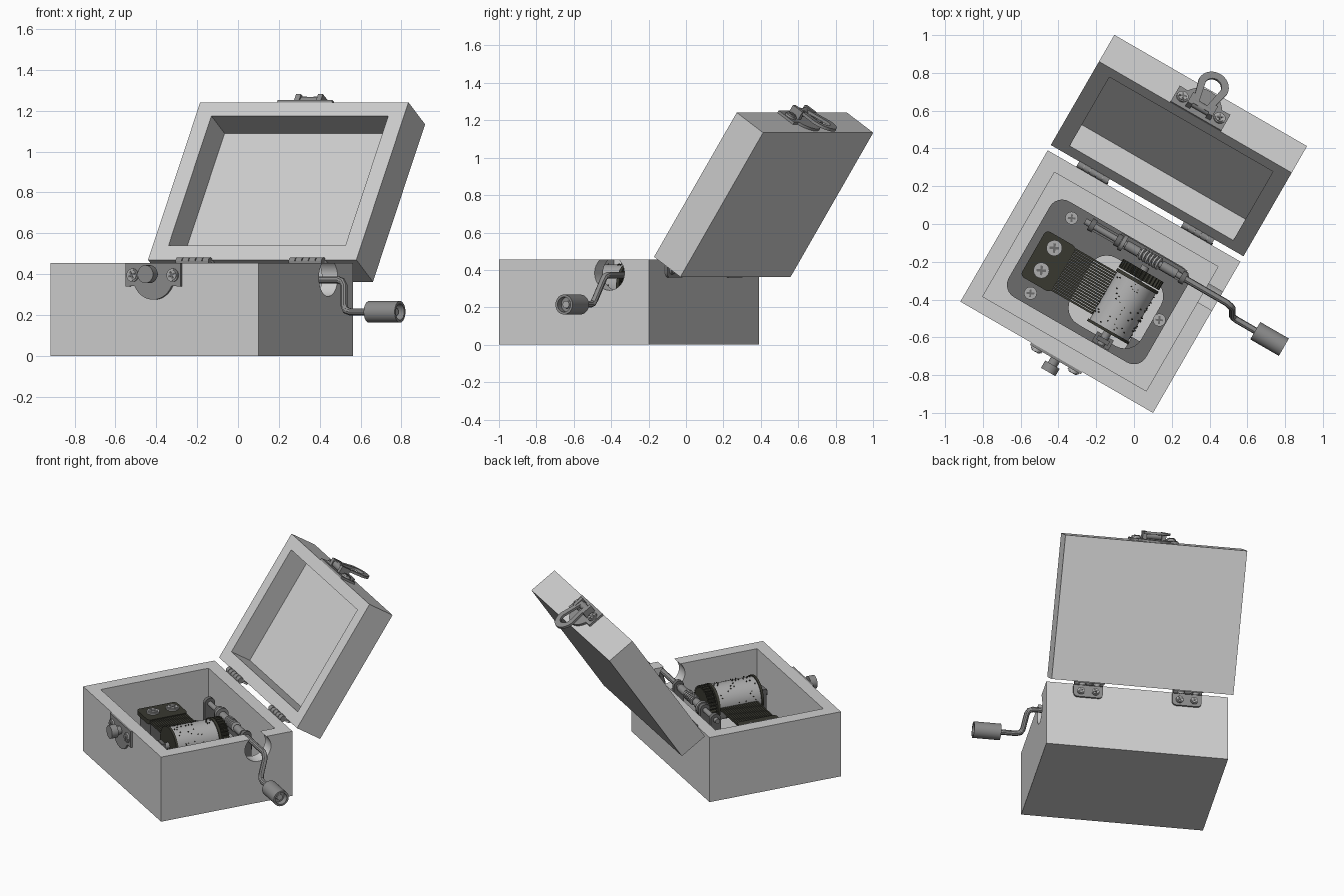
import bpy, bmesh, math, random
from mathutils import Matrix, Vector

if "Cube" in bpy.data.objects:
    bpy.data.objects.remove(bpy.data.objects["Cube"])
random.seed(4)
T = Matrix.Translation


def rot(deg, axis):
    return Matrix.Rotation(math.radians(deg), 4, axis)


def material(name, r, g, b):
    m = bpy.data.materials.new(name)
    m.use_nodes = True
    m.diffuse_color = (r, g, b, 1)
    m.node_tree.nodes["Principled BSDF"].inputs["Base Color"].default_value = (r, g, b, 1)
    return m


WOOD = material("pale grey wood", .62, .62, .62)
METAL = material("grey metal", .26, .26, .26)
CAST = material("dark grey casting", .15, .15, .15)
STEEL = material("light steel", .42, .42, .42)
BLACK = material("olive black", .04, .04, .03)

# Frames: the box is turned on the ground, the lid leans back from it
BOX = T((-.178, -.305, 0)) @ rot(-30, 'Z')
LID = BOX @ T((0, .495, .47)) @ rot(56.5, 'X')
FRONT = rot(90, 'X')
BACK = rot(180, 'Z') @ FRONT
W, D, H = .589, .4625, .455
parts = []


def finish(name, mat, bm, M):
    bmesh.ops.recalc_face_normals(bm, faces=bm.faces)
    me = bpy.data.meshes.new(name)
    bm.to_mesh(me)
    bm.free()
    me.materials.append(mat)
    ob = bpy.data.objects.new(name, me)
    ob.matrix_world = M
    bpy.context.collection.objects.link(ob)
    parts.append(ob)
    return ob


def boxes(name, mat, spans, M=BOX):
    bm = bmesh.new()
    for lo, hi in spans:
        lo, hi = Vector(lo), Vector(hi)
        bmesh.ops.create_cube(bm, size=1, matrix=T((lo + hi) / 2) @ Matrix.Diagonal((hi - lo).to_4d()))
    return finish(name, mat, bm, M)


def rods(name, mat, items, M=BOX, seg=24):
    bm = bmesh.new()
    for p, q, r in items:
        p, q = Vector(p), Vector(q)
        turn = (q - p).to_track_quat('Z', 'Y').to_matrix().to_4x4()
        bmesh.ops.create_cone(bm, cap_ends=True, segments=seg, radius1=r, radius2=r,
                              depth=(q - p).length, matrix=T((p + q) / 2) @ turn)
    return finish(name, mat, bm, M)


def prism(name, mat, pts, h, M=BOX):
    bm = bmesh.new()
    face = bm.faces.new([bm.verts.new((x, y, 0)) for x, y in pts])
    new = bmesh.ops.extrude_face_region(bm, geom=[face])["geom"]
    bmesh.ops.translate(bm, verts=[v for v in new if isinstance(v, bmesh.types.BMVert)], vec=(0, 0, h))
    return finish(name, mat, bm, M)


def arc(cx, cy, r, start, end, n=6):
    angles = [math.radians(start + (end - start) * i / n) for i in range(n + 1)]
    return [(cx + r * math.cos(t), cy + r * math.sin(t)) for t in angles]


def rounded(x0, y0, x1, y1, r):
    return (arc(x1 - r, y1 - r, r, 0, 90) + arc(x0 + r, y1 - r, r, 90, 180)
            + arc(x0 + r, y0 + r, r, 180, 270) + arc(x1 - r, y0 + r, r, 270, 360))


def cut(ob, cutter):
    mod = ob.modifiers.new("cut", 'BOOLEAN')
    mod.operation, mod.solver, mod.object = 'DIFFERENCE', 'EXACT', cutter
    bpy.context.view_layer.update()
    dg = bpy.context.evaluated_depsgraph_get()
    me = bpy.data.meshes.new_from_object(ob.evaluated_get(dg))
    ob.modifiers.clear()
    ob.data = me
    parts.remove(cutter)
    bpy.data.objects.remove(cutter)


def screw(name, M, r=.026):
    rods(name, STEEL, [((0, 0, 0), (0, 0, .012), r), ((0, 0, .012), (0, 0, .018), r * .8)], M)
    a, b = r * .6, r * .15
    boxes(name + "_slot", CAST, [((-a, -b, .016), (a, b, .02)), ((-b, -a, .016), (b, a, .02))], M @ rot(25, 'Z'))


# Box body with cavity and crank hole
body = boxes("box_body", WOOD, [((-W, -D, 0), (W, D, H))])
cut(body, boxes("cavity", WOOD, [((-.5, -.38, .04), (.5, .38, 1))]))
cut(body, rods("crank_hole", WOOD, [((.45, .22, .383), (.7, .22, .383), .092)], seg=40))

# Lid with shallow cavity
lid = boxes("lid", WOOD, [((-W, 0, -.195), (W, 2 * D, 0))], LID)
cut(lid, boxes("lid_cavity", WOOD, [((-.5, .083, -.155), (.5, .845, .1))], LID))

# Hinges
for side, x in (("right", -.32), ("left", .32)):
    leaf = rounded(-.095, -.095, .095, .01, .028)
    for part, M in (("box", BOX @ T((x, D, H)) @ BACK), ("lid", LID @ T((x, 0, 0)) @ FRONT)):
        name = f"{side}_hinge_{part}_leaf"
        prism(name, METAL, leaf, .012, M)
        for sx in (-.047, .047):
            screw(name + "_screw", M @ T((sx, -.055, .01)), .024)
    rods(side + "_hinge_knuckles", METAL,
         [((x - .095 + i * .038, .482, .462), (x - .061 + i * .038, .482, .462), .02) for i in range(5)])
    rods(side + "_hinge_pin", STEEL, [((x - .09, .482, .462), (x + .09, .482, .462), .014)])

# Matching fastener plates on box front and lid edge
plate = [(.155, 0), (-.155, 0), (-.155, -.115)] + arc(0, -.065, .115, 205, 335, 14) + [(.155, -.115)]
CATCH = BOX @ T((0, -D, H)) @ FRONT
HASP = LID @ T((0, 2 * D, 0)) @ BACK
for name, M in (("catch", CATCH), ("hasp", HASP)):
    prism(name + "_plate", METAL, plate, .014, M)
    for x in (-.113, .113):
        screw(name + "_screw", M @ T((x, -.06, .012)), .032)
rods("catch_knob", METAL, [((0, -.055, 0), (0, -.055, .05), .027), ((0, -.055, .045), (0, -.055, .09), .044)], CATCH)

# Hasp loop swung outwards on its knuckle
rods("hasp_knuckle", METAL, [((-.05, -.05, .035), (.05, -.05, .035), .024)], HASP)
boxes("hasp_ears", METAL, [((x - .014, -.09, .01), (x + .014, -.02, .062)) for x in (-.062, .062)], HASP)
loop = [(-.05, 0)] + arc(0, -.15, .085, 180, 360, 16) + [(.05, 0), (.018, 0)] + arc(0, -.15, .046, 360, 180, 16) + [(-.018, 0)]
prism("hasp_loop", METAL, loop, .016, HASP @ T((0, -.035, .04)) @ rot(-4, 'X'))

# Mechanism base plate with opening below the cylinder
base = prism("mechanism_base", CAST, rounded(-.43, -.3, .41, .285, .075), .05, BOX @ T((0, 0, .1)))
cut(base, prism("base_opening", CAST, rounded(-.09, -.255, .34, .15, .1), .3, BOX))
for x, y in ((-.30, .215), (-.29, -.238), (.372, -.02)):
    screw("base_screw", BOX @ T((x, y, .15)), .034)
boxes("base_feet", CAST, [((x - .04, y - .04, .035), (x + .04, y + .04, .105))
                          for x in (-.35, .33) for y in (-.21, .2)][:3])

# Comb: mounting block, plate and teeth
boxes("comb_block", CAST, [((-.36, -.17, .14), (-.2, .08, .295))])
prism("comb_plate", BLACK, rounded(-.385, -.185, -.2, .095, .025), .03, BOX @ T((0, 0, .295)))
teeth, count = [], 18
for i in range(count):
    y = -.172 + i * .0146
    teeth.append(((-.21, y, .3), (.05, y + .011, .318)))
boxes("comb_teeth", BLACK, teeth)
for y in (-.105, .032):
    screw("comb_screw", BOX @ T((-.3, y, .323)), .042)

# Pinned cylinder, end discs and drive gear
cx, cz, R = .168, .31, .118
rods("pinned_cylinder", STEEL, [((cx, -.2, cz), (cx, .1, cz), R)], seg=48)
rods("cylinder_end_discs", BLACK, [((cx, -.215, cz), (cx, -.2, cz), R + .008), ((cx, .09, cz), (cx, .108, cz), R + .008)], seg=48)
rods("cylinder_axle", METAL, [((cx, -.29, cz), (cx, .19, cz), .022)])
pins = []
for i in range(110):
    t, y = random.uniform(0, math.tau), random.uniform(-.185, .08)
    way = Vector((math.cos(t), 0, math.sin(t)))
    hub = Vector((cx, y, cz))
    pins.append((hub + way * (R - .004), hub + way * (R + .007), .0035))
rods("cylinder_pins", BLACK, pins, seg=6)
gear, n = [], 32
for i in range(n):
    for r, f in ((.108, 0), (.124, .25), (.124, .5), (.108, .75)):
        t = math.tau * (i + f) / n
        gear.append((r * math.cos(t), r * math.sin(t)))
prism("drive_gear", BLACK, gear, .05, BOX @ T((cx, .165, cz)) @ FRONT)

# Bearings and posts
boxes("cylinder_bearing", CAST, [((cx - .035, -.275, .12), (cx + .035, -.25, .345)),
                                 ((cx - .05, -.295, .12), (cx + .05, -.235, .17))])
prof = rounded(-.035, 0, .035, .28, .033)
for x in (-.2, -.04, .355):
    prism("shaft_post", CAST, prof, .028, BOX @ T((x, .237, .13)) @ rot(90, 'Z') @ rot(90, 'X'))
boxes("bracket_bar", CAST, [((-.03, .255, .27), (.37, .28, .31)), ((-.2, .21, .14), (.37, .265, .17))])

# Worm shaft
sy, sz = .237, .372
rods("worm_shaft", METAL, [((-.23, sy, sz), (.4, sy, sz), .017), ((.02, sy, sz), (.1, sy, sz), .026),
                           ((.235, sy, sz), (.33, sy, sz), .026), ((-.01, sy, sz), (.012, sy, sz), .045)])
rods("worm_thread", STEEL, [((.115 + i * .02, sy, sz), (.125 + i * .02, sy, sz + .003), .034) for i in range(6)])

# Crank rod
curve = bpy.data.curves.new("crank_path", 'CURVE')
curve.dimensions, curve.bevel_depth, curve.bevel_resolution, curve.use_fill_caps = '3D', .018, 3, True
path = [(.36, sy, sz), (.635, sy, sz), (.66, sy - .005, .364), (.674, .228, .342), (.694, .193, .245),
        (.708, .187, .223), (.735, .185, .215), (.87, .185, .215)]
spline = curve.splines.new('POLY')
spline.points.add(len(path) - 1)
for point, co in zip(spline.points, path):
    point.co = (*co, 1)
temp = bpy.data.objects.new("crank_path", curve)
rod_mesh = bpy.data.meshes.new_from_object(temp)
bpy.data.objects.remove(temp)
rod_mesh.materials.clear()
rod_mesh.materials.append(METAL)
rod = bpy.data.objects.new("crank_rod", rod_mesh)
rod.matrix_world = BOX
bpy.context.collection.objects.link(rod)
parts.append(rod)

# Crank handle with recessed end
handle = rods("crank_handle", METAL, [((.84, .185, .215), (1.015, .185, .215), .053)], seg=32)
cut(handle, rods("handle_recess", METAL, [((.975, .185, .215), (1.1, .185, .215), .04)], seg=32))
rods("handle_rivet", STEEL, [((.96, .185, .215), (.995, .185, .215), .02)])

# Smooth shading with sharp edges kept
bpy.ops.object.select_all(action='DESELECT')
for ob in parts:
    ob.select_set(True)
bpy.context.view_layer.objects.active = body
bpy.ops.object.shade_smooth_by_angle(angle=math.radians(35))
